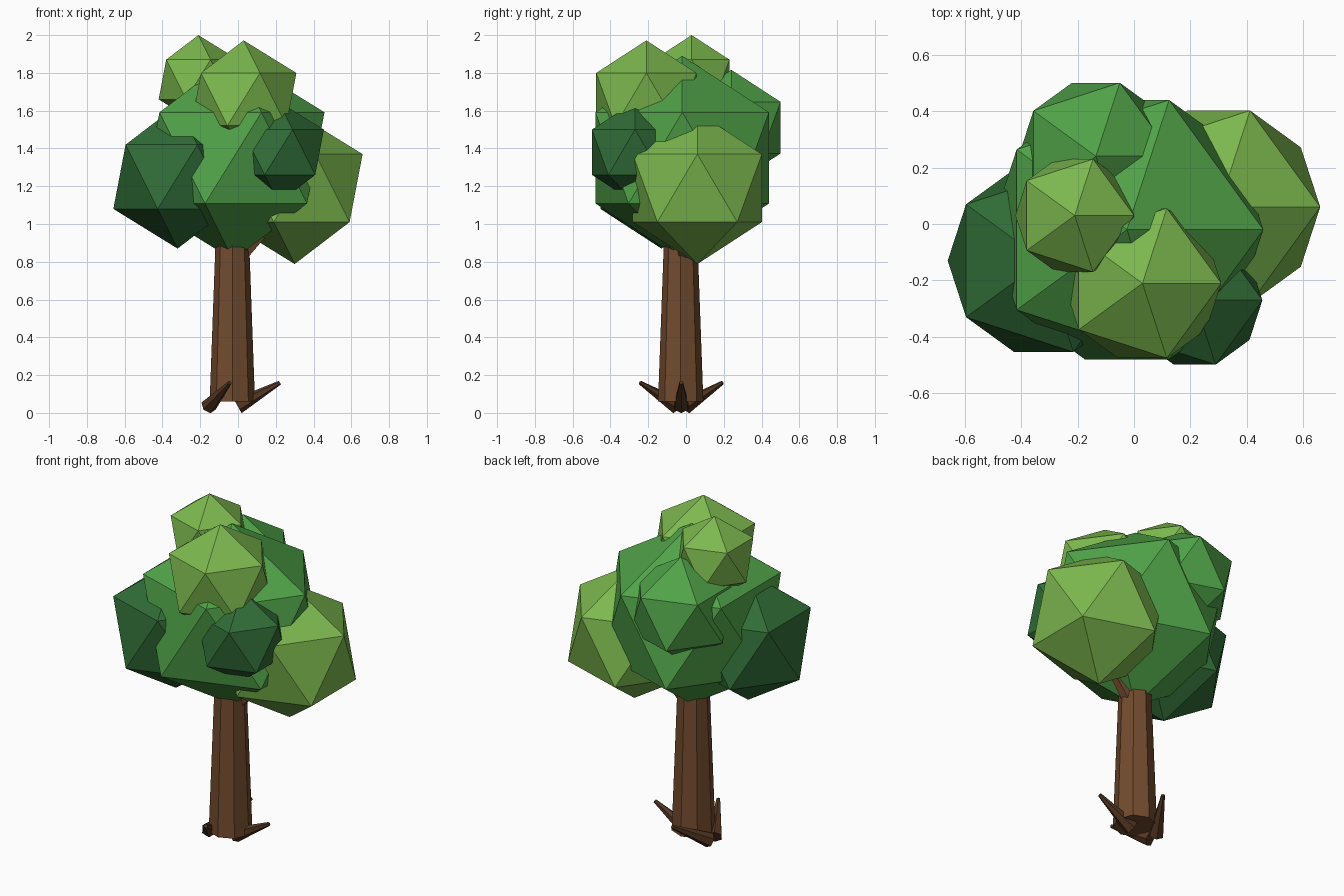
import bpy
from math import pi
from mathutils import Vector, Matrix

if "Cube" in bpy.data.objects:
    bpy.data.objects.remove(bpy.data.objects["Cube"])


def material(name, rgb):
    # convert 0-255 display values to linear
    lin = [((c / 255 + 0.055) / 1.055) ** 2.4 for c in rgb]
    m = bpy.data.materials.new(name)
    m.diffuse_color = (*lin, 1)
    m.use_nodes = True
    m.node_tree.nodes["Principled BSDF"].inputs["Base Color"].default_value = m.diffuse_color
    return m


light = material("light_green", (124, 184, 78))
mid = material("mid_green", (80, 162, 72))
dark = material("dark_green", (48, 108, 54))
bark = material("bark_brown", (114, 75, 46))
root_mat = material("root_brown", (84, 54, 34))


def finish(name, mat):
    ob = bpy.context.object
    ob.name = name
    ob.data.materials.append(mat)
    return ob


def clump(name, centre, radius, mat):
    bpy.ops.mesh.primitive_ico_sphere_add(subdivisions=1, radius=radius, location=centre)
    return finish(name, mat)


def taper(name, start, end, r1, r2, sides, mat, spin=0.0):
    # tapered prism from start to end
    a, b = Vector(start), Vector(end)
    bpy.ops.mesh.primitive_cone_add(vertices=sides, radius1=r1, radius2=r2,
                                    depth=(b - a).length)
    ob = finish(name, mat)
    turn = (b - a).to_track_quat('Z', 'Y').to_matrix().to_4x4()
    ob.matrix_world = Matrix.Translation((a + b) / 2) @ turn @ Matrix.Rotation(spin, 4, 'Z')
    return ob


# Foliage clumps
clump("crown_main", (-0.025, -0.02, 1.35), 0.54, mid)
clump("crown_back", (-0.135, 0.24, 1.51), 0.306, mid)
clump("crown_left", (-0.32, -0.13, 1.25), 0.38, dark)
clump("crown_front_right", (0.215, -0.27, 1.38), 0.268, dark)
clump("crown_right", (0.30, 0.06, 1.19), 0.402, light)
clump("crown_top_front", (0.03, -0.21, 1.66), 0.312, light)
clump("crown_top_left", (-0.21, 0.03, 1.765), 0.235, light)

# Trunk and side branch
taper("trunk", (-0.03, -0.028, 0.06), (-0.03, -0.028, 1.1), 0.12, 0.082, 8, bark)
taper("branch", (-0.01, -0.02, 0.80), (0.28, 0.0, 1.12), 0.04, 0.022, 5, bark)

# Roots: blunt end under the trunk, thin end rising outwards
for i, (angle, heading) in enumerate(((0, 0), (2 * pi / 3, pi / 3), (-2 * pi / 3, -pi / 3))):
    centre = Vector((-0.03, -0.025, 0.098)) + Matrix.Rotation(angle, 3, 'Z') @ Vector((0.14, 0, 0))
    half = Matrix.Rotation(heading, 3, 'Z') @ Vector((0.112, 0, 0.062))
    taper(f"root_{i + 1}", centre - half, centre + half, 0.043, 0.011, 6, root_mat)
